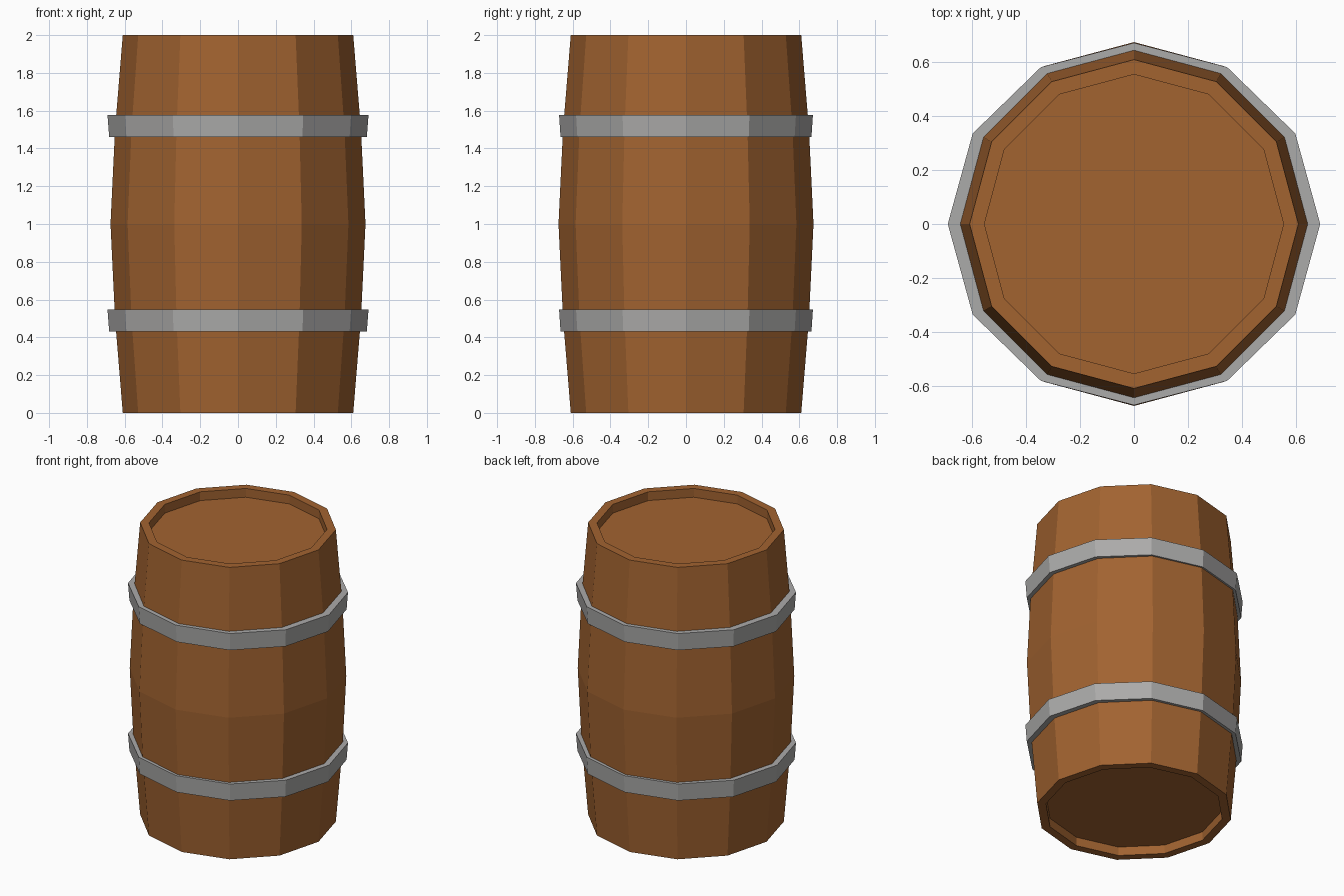
import bpy, bmesh, math

if "Cube" in bpy.data.objects:
    bpy.data.objects.remove(bpy.data.objects["Cube"])

SIDES = 12


def material(name, rgb):
    m = bpy.data.materials.new(name)
    m.diffuse_color = (*rgb, 1.0)
    m.use_nodes = True
    m.node_tree.nodes["Principled BSDF"].inputs["Base Color"].default_value = m.diffuse_color
    return m


wood = material("brown_wood", (0.36, 0.125, 0.03))
metal = material("grey_metal", (0.41, 0.405, 0.40))


def lathe(name, rings, mat, capped=False):
    """Join 12-sided rings (rx, ry, z); cap both ends, or close into a hoop."""
    bm = bmesh.new()
    loops = []
    for rx, ry, z in rings:
        loops.append([bm.verts.new((rx * math.cos(i * math.tau / SIDES),
                                    ry * math.sin(i * math.tau / SIDES), z))
                      for i in range(SIDES)])
    pairs = list(zip(loops, loops[1:]))
    if not capped:
        pairs.append((loops[-1], loops[0]))
    for a, b in pairs:
        for i in range(SIDES):
            j = (i + 1) % SIDES
            bm.faces.new((a[i], a[j], b[j], b[i]))
    if capped:
        bm.faces.new(loops[0])
        bm.faces.new(loops[-1])
    bmesh.ops.recalc_face_normals(bm, faces=bm.faces)
    me = bpy.data.meshes.new(name)
    bm.to_mesh(me)
    bm.free()
    me.materials.append(mat)
    ob = bpy.data.objects.new(name, me)
    bpy.context.collection.objects.link(ob)
    return ob


# Bulging wooden body with recessed ends (lower half profile, mirrored upward)
half = [(0.555, 0.06), (0.555, 0.0), (0.61, 0.0), (0.651, 0.5)]
profile = half + [(0.675, 1.0)] + [(r, 2 - z) for r, z in reversed(half)]
lathe("barrel_body", [(r, r, z) for r, z in profile], wood, capped=True)

# Two metal hoops, slightly wider at the top and in x
for name, z0, z1 in (("lower_hoop", 0.43, 0.547), ("upper_hoop", 1.46, 1.578)):
    lathe(name, [(0.63, 0.63, z0), (0.682, 0.664, z0),
                 (0.691, 0.672, z1), (0.63, 0.63, z1)], metal)
